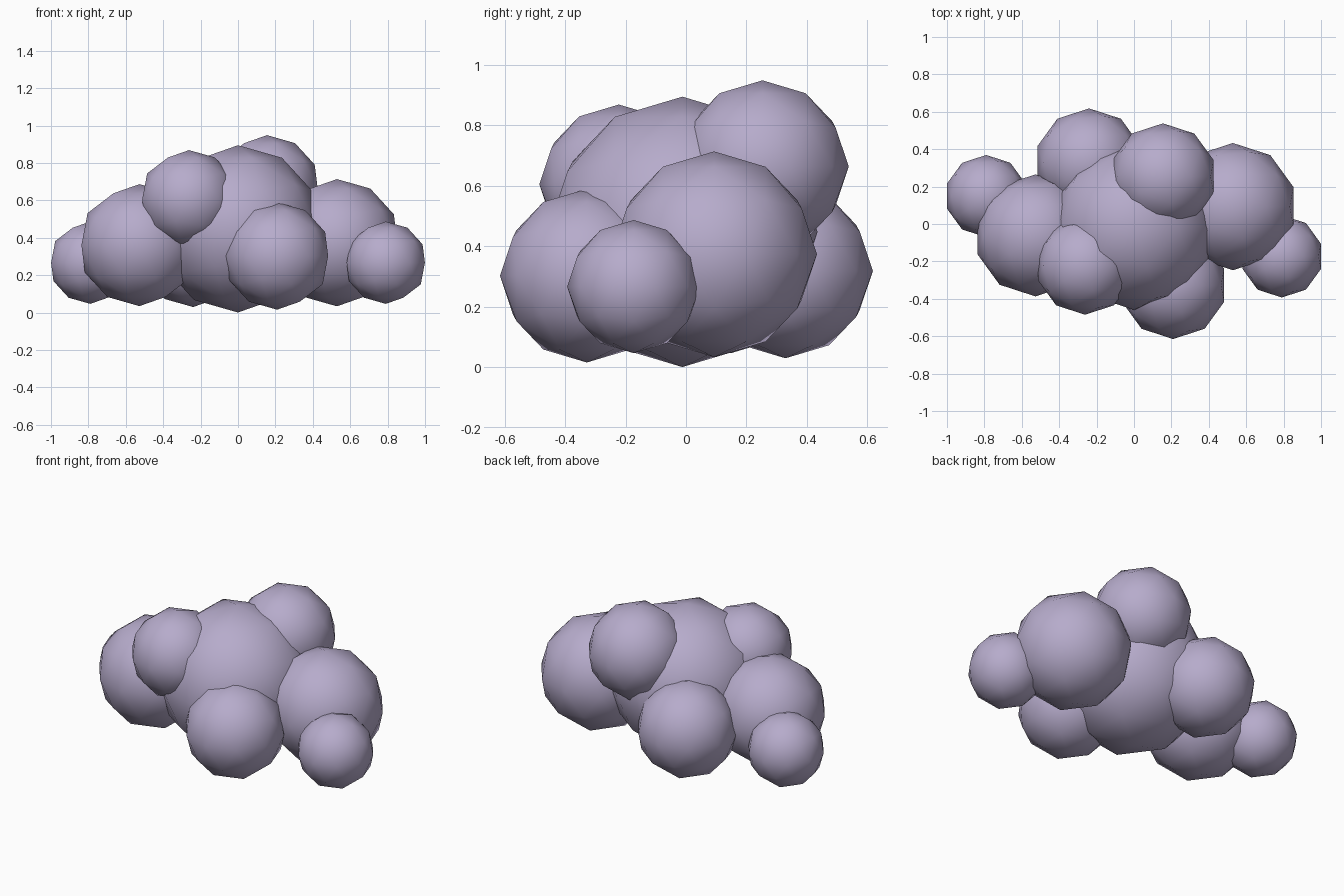
import bpy

if "Cube" in bpy.data.objects:
    bpy.data.objects.remove(bpy.data.objects["Cube"])

# One flat colour for the whole cloud
mat = bpy.data.materials.new("dusty lilac")
mat.diffuse_color = (0.47, 0.41, 0.60, 1.0)
mat.use_nodes = True
mat.node_tree.nodes["Principled BSDF"].inputs["Base Color"].default_value = mat.diffuse_color


def puff(name, x, y, z, r):
    """A smooth-shaded low-poly ball of the cloud."""
    bpy.ops.mesh.primitive_ico_sphere_add(subdivisions=2, radius=r, location=(x, y, z))
    ob = bpy.context.object
    ob.name = name
    ob.data.materials.append(mat)
    bpy.ops.object.shade_smooth()


# Core
puff("core_puff", 0.0, -0.012, 0.448, 0.447)

# Side puffs, shrinking outwards
puff("left_puff", -0.527, -0.061, 0.361, 0.326)
puff("right_puff", 0.529, 0.093, 0.374, 0.340)
puff("left_end_puff", -0.790, 0.149, 0.267, 0.220)
puff("right_end_puff", 0.790, -0.173, 0.267, 0.220)

# Lower front and back puffs
puff("front_puff", 0.209, -0.328, 0.303, 0.287)
puff("back_puff", -0.240, 0.329, 0.319, 0.289)

# Upper puffs
puff("upper_front_puff", -0.262, -0.222, 0.606, 0.263)
puff("upper_back_puff", 0.155, 0.253, 0.664, 0.285)
